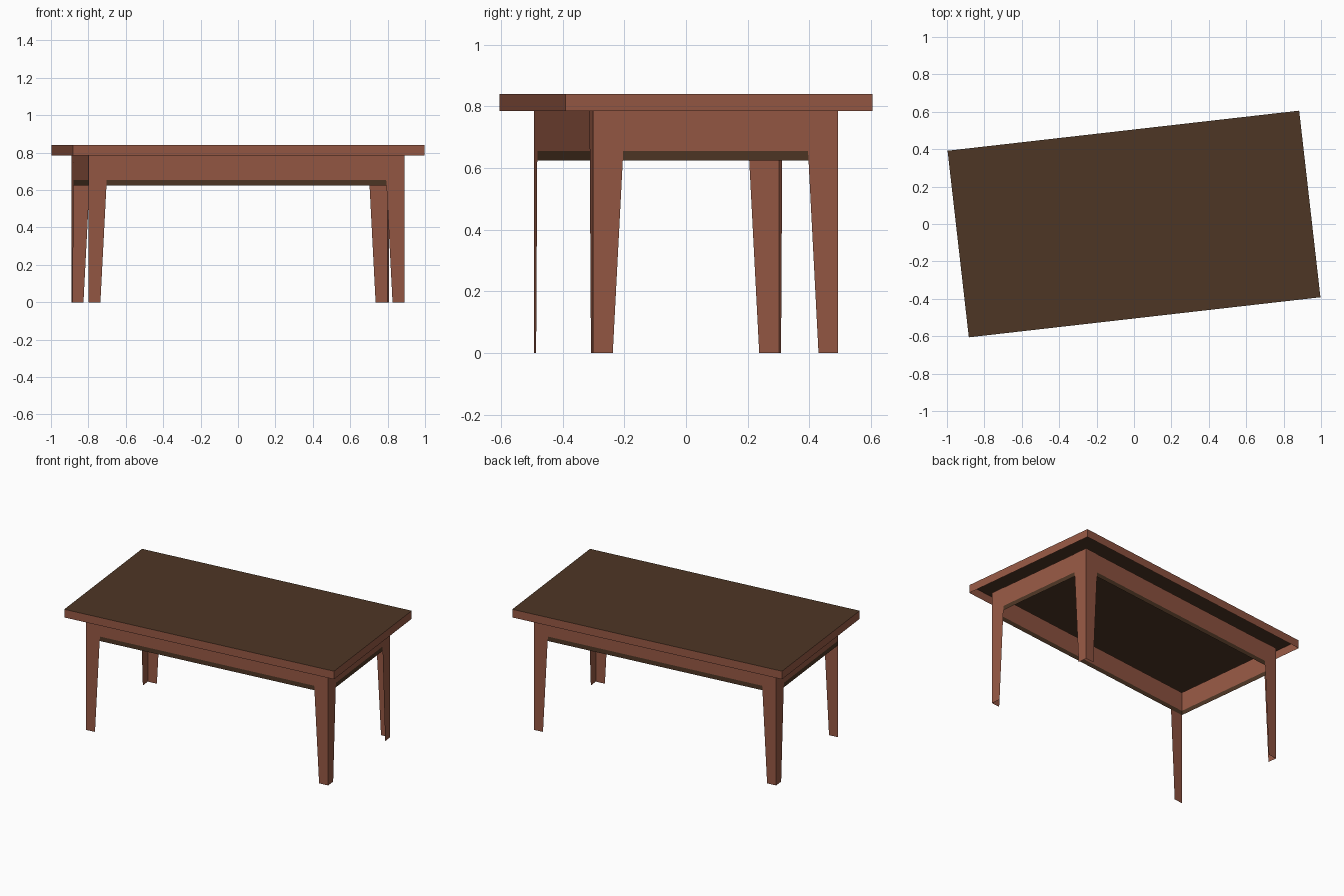
import bpy, math
from mathutils import Matrix

if "Cube" in bpy.data.objects:
    bpy.data.objects.remove(bpy.data.objects["Cube"])

TURN = Matrix.Rotation(math.radians(6.5), 4, 'Z')   # whole table sits slightly turned
TOP_X, TOP_Y, TOP_Z, RIM_Z = 0.946, 0.502, 0.84, 0.785
A, B = 0.85, 0.40                                    # half size of the leg frame
APRON_Z, BAND_Z = 0.625, 0.655


def material(name, rgb):
    m = bpy.data.materials.new(name)
    m.diffuse_color = (*rgb, 1)
    m.use_nodes = True
    m.node_tree.nodes["Principled BSDF"].inputs["Base Color"].default_value = m.diffuse_color
    return m


RUST = material("rust_wood", (0.305, 0.098, 0.058))
BROWN = material("dark_brown_wood", (0.076, 0.037, 0.018))


def sheet(name, verts, faces, colour):
    me = bpy.data.meshes.new(name)
    me.from_pydata([TURN @ Matrix.Translation(v).translation for v in verts], [], faces)
    me.materials.append(colour)
    ob = bpy.data.objects.new(name, me)
    bpy.context.collection.objects.link(ob)
    return ob


def ring(name, x, y, z0, z1, colour):
    """Four upright walls around a rectangle."""
    c = [(-x, -y), (x, -y), (x, y), (-x, y)]
    verts = [(*p, z0) for p in c] + [(*p, z1) for p in c]
    faces = [(i, (i + 1) % 4, (i + 1) % 4 + 4, i + 4) for i in range(4)]
    return sheet(name, verts, faces, colour)


# table top: a board with a rim, open underneath
sheet("table_top", [(-TOP_X, -TOP_Y, TOP_Z), (TOP_X, -TOP_Y, TOP_Z),
                    (TOP_X, TOP_Y, TOP_Z), (-TOP_X, TOP_Y, TOP_Z)], [(0, 1, 2, 3)], BROWN)
ring("table_rim", TOP_X, TOP_Y, RIM_Z, TOP_Z, RUST)

# apron with a dark lower band, just behind the leg faces
ring("apron", A - 0.002, B - 0.002, BAND_Z, RIM_Z, RUST)
ring("apron_band", A - 0.002, B - 0.002, APRON_Z, BAND_Z, BROWN)

# legs: tapered corner sheets; the front left one has only its front face
for name, sx, sy in (("front_left_leg", -1, -1), ("front_right_leg", 1, -1),
                     ("back_left_leg", -1, 1), ("back_right_leg", 1, 1)):
    x, y = sx * A, sy * B
    wide, slim = 0.105, 0.064
    verts = [(x, y, 0), (x, y, RIM_Z),
             (x - sx * slim, y, 0), (x - sx * wide, y, RIM_Z),
             (x, y - sy * slim, 0), (x, y - sy * wide, RIM_Z)]
    faces = [(0, 2, 3, 1), (0, 1, 5, 4)]
    if sx * sy < 0:                                  # keep faces pointing outward
        faces = [f[::-1] for f in faces]
    if name == "front_left_leg":
        verts, faces = verts[:4], faces[:1]
    sheet(name, verts, faces, RUST)
